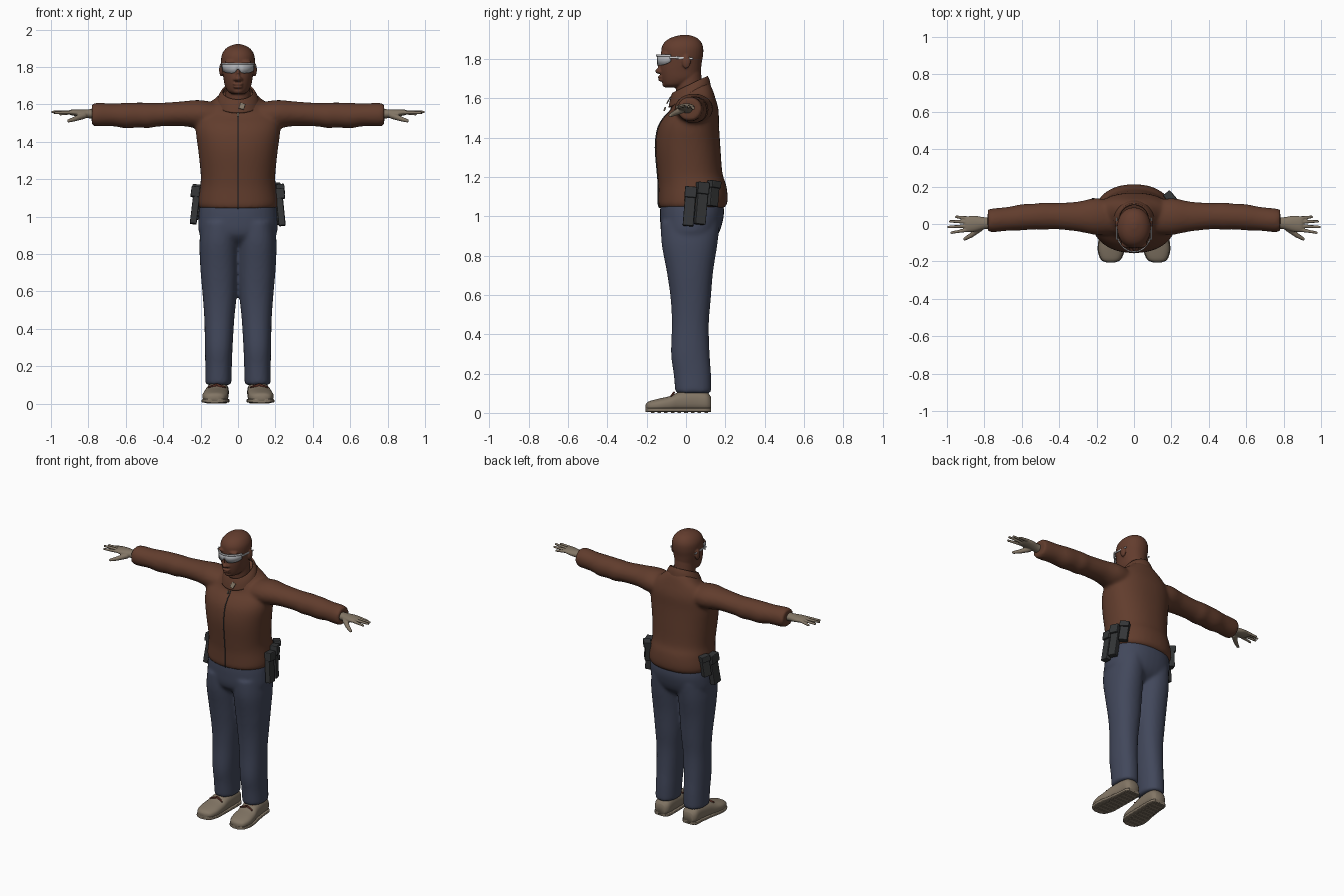
import bpy, bmesh, math
from mathutils import Matrix, Vector


def material(name, rgb):
    m = bpy.data.materials.new(name)
    m.diffuse_color = (*rgb, 1)
    return m


JACKET = material("jacket_brown", (0.120, 0.046, 0.026))
SKIN = material("skin_brown", (0.125, 0.046, 0.027))
DENIM = material("denim_blue", (0.054, 0.064, 0.105))
TAUPE = material("taupe_leather", (0.225, 0.180, 0.130))
BLACK = material("charcoal", (0.034, 0.036, 0.038))
LENS = material("lens_grey", (0.42, 0.43, 0.45))
FRAME = material("frame_silver", (0.62, 0.62, 0.64))
LACE = material("lace_red_brown", (0.13, 0.035, 0.022))


def interpolate(rings, sub=4):
    """Catmull-Rom smoothing of the ring list."""
    out = []
    for i in range(len(rings) - 1):
        p0, p1 = rings[max(i - 1, 0)], rings[i]
        p2, p3 = rings[i + 1], rings[min(i + 2, len(rings) - 1)]
        for s in range(sub):
            t = s / sub
            out.append([0.5 * (2 * b + (c - a) * t + (2 * a - 5 * b + 4 * c - d) * t * t
                               + (3 * b - a - 3 * c + d) * t ** 3)
                        for a, b, c, d in zip(p0, p1, p2, p3)])
    return out + [list(rings[-1])]


def loft(bm, rings, axis="z", n=36, power=2.0, side=1, caps=True):
    """Rings are (position, centre a, centre b, radius a, radius b, tilt)."""
    rings = interpolate([tuple(r) + (0,) * (6 - len(r)) for r in rings])
    loops = []
    for t, a, b, ra, rb, tilt in rings:
        loop = []
        for k in range(n):
            ang = 2 * math.pi * k / n
            c, s = math.cos(ang), math.sin(ang)
            u = a + ra * math.copysign(abs(c) ** (2 / power), c)
            v = b + rb * math.copysign(abs(s) ** (2 / power), s)
            p = {"x": (t, u, v), "y": (u, t, v), "z": (u, v, t + tilt * (v - b))}[axis]
            loop.append(bm.verts.new((p[0] * side, p[1], p[2])))
        loops.append(loop)
    for l0, l1 in zip(loops, loops[1:]):
        for k in range(n):
            bm.faces.new((l0[k], l0[(k + 1) % n], l1[(k + 1) % n], l1[k]))
    if caps:
        bm.faces.new(loops[0])
        bm.faces.new(loops[-1])


def ball(bm, c, r):
    bmesh.ops.create_uvsphere(bm, u_segments=20, v_segments=12, radius=1,
                              matrix=Matrix.Translation(c) @ Matrix.Diagonal((*r, 1)))


def tube(bm, p0, p1, r0, r1, n=12):
    for i in range(n + 1):
        t = i / n
        r = r0 + (r1 - r0) * t
        ball(bm, Vector(p0).lerp(Vector(p1), t), (r, r, r))


def box(bm, c, size, rot=(0, 0, 0)):
    m = Matrix.Translation(c)
    for ang, ax in zip(rot, "XYZ"):
        m = m @ Matrix.Rotation(ang, 4, ax)
    bmesh.ops.create_cube(bm, size=1, matrix=m @ Matrix.Diagonal((*size, 1)))


def finish(name, bm, mat, voxel=0, smooth=0, bevel=0, solid=0):
    bmesh.ops.recalc_face_normals(bm, faces=bm.faces)
    me = bpy.data.meshes.new(name)
    bm.to_mesh(me)
    bm.free()
    me.materials.append(mat)
    ob = bpy.data.objects.new(name, me)
    bpy.context.collection.objects.link(ob)
    for p in me.polygons:
        p.use_smooth = not bevel
    if solid:
        m = ob.modifiers.new("thickness", "SOLIDIFY")
        m.thickness = solid
        m.offset = 0
    if voxel:
        m = ob.modifiers.new("blend", "REMESH")
        m.mode = "VOXEL"
        m.voxel_size = voxel
        m.use_smooth_shade = True
    if smooth:
        m = ob.modifiers.new("soften", "SMOOTH")
        m.factor, m.iterations = 0.5, smooth
    if bevel:
        m = ob.modifiers.new("bevel", "BEVEL")
        m.width, m.segments = bevel, 2
    return ob


# Jacket: torso and both sleeves blended together
torso = [(1.042, 0, .03, .200, .163), (1.06, 0, .034, .213, .174), (1.10, 0, .036, .212, .176),
         (1.16, 0, .032, .203, .172), (1.22, 0, .02, .199, .165), (1.35, 0, .01, .212, .165),
         (1.45, 0, .012, .225, .156, .05), (1.52, 0, .025, .222, .14, .15),
         (1.575, 0, .035, .19, .112, .3), (1.615, 0, .03, .13, .1, .42), (1.64, 0, .022, .1, .09, .5)]
sleeve = [(.08, .035, 1.54, .085, .06), (.2, .04, 1.547, .098, .076), (.3, .04, 1.55, .08, .066),
          (.42, .042, 1.545, .07, .063), (.48, .042, 1.541, .073, .068), (.53, .04, 1.543, .069, .067),
          (.6, .036, 1.54, .07, .068), (.67, .028, 1.544, .064, .061), (.75, .02, 1.545, .064, .063),
          (.782, .018, 1.545, .06, .058)]
bm = bmesh.new()
loft(bm, torso, power=2.25, n=48)
for s in (1, -1):
    loft(bm, sleeve, "x", side=s)
finish("jacket", bm, JACKET, voxel=.011, smooth=6)

# Stand-up collar, zip and tab
bm = bmesh.new()
loft(bm, [(1.60, 0, .02, .112, .104, .45), (1.64, 0, .02, .1, .096, .5), (1.668, 0, .02, .082, .086, .5)], caps=False)
finish("collar", bm, JACKET, solid=.01)
bm = bmesh.new()
loft(bm, [(r[0] - (r[5] * r[4] if len(r) > 5 else 0), 0, r[2] - r[4], .003, .004) for r in torso[:-1]], n=8)
finish("front_zip", bm, BLACK)
bm = bmesh.new()
box(bm, (.022, -.088, 1.59), (.028, .006, .036), (-.5, .3, 0))
box(bm, (.0, -.108, 1.545), (.01, .008, .022), (-.3, 0, 0))
finish("collar_tab", bm, TAUPE, bevel=.002)

# Trousers: hips and both legs blended together
leg = [(.1, .105, .037, .066, .088), (.115, .105, .037, .07, .092), (.2, .104, .032, .071, .095),
       (.3, .103, .022, .074, .098), (.45, .1, .022, .08, .094), (.58, .098, .024, .091, .102),
       (.72, .1, .02, .101, .118), (.86, .101, .018, .105, .142), (.97, .095, .022, .1, .15)]
bm = bmesh.new()
loft(bm, [(.84, 0, .02, .12, .07), (.90, 0, .02, .203, .14), (1.0, 0, .03, .211, .162),
          (1.08, 0, .03, .2, .158)], power=2.3)
for s in (1, -1):
    loft(bm, leg, side=s, power=2.2)
finish("trousers", bm, DENIM, voxel=.011, smooth=4)

# Head, with neck, brow, nose, lips and ears
bm = bmesh.new()
loft(bm, [(1.655, 0, -.058, .03, .045), (1.67, 0, -.05, .054, .066), (1.70, 0, -.03, .07, .096),
          (1.74, 0, -.028, .078, .103), (1.78, 0, -.024, .085, .104), (1.82, 0, -.02, .09, .107),
          (1.86, 0, -.018, .088, .105), (1.89, 0, -.015, .073, .089), (1.91, 0, -.01, .048, .06),
          (1.922, 0, -.006, .014, .018)], power=2.1)
loft(bm, [(1.56, 0, .025, .07, .07), (1.66, 0, .015, .066, .068), (1.74, 0, .01, .064, .066)])
for c, r in (((0, -.137, 1.738), (.019, .02, .014)), ((0, -.127, 1.765), (.01, .018, .035)),
             ((0, -.127, 1.708), (.028, .018, .008)), ((0, -.124, 1.693), (.026, .018, .008)),
             ((0, -.098, 1.672), (.03, .024, .018))):
    ball(bm, c, r)
for s in (1, -1):
    ball(bm, (s * .035, -.108, 1.826), (.036, .02, .012))
    ball(bm, (s * .014, -.13, 1.734), (.012, .014, .01))
    ball(bm, (s * .09, .002, 1.785), (.011, .022, .035))
finish("head", bm, SKIN, voxel=.005, smooth=3)

# Wraparound glasses: curved lens, brow bar and temple arms
def visor(name, mat, low, high, grow, thick):
    bm = bmesh.new()
    prev = None
    for i in range(33):
        a = (i / 16 - 1) * 1.15
        x = (.093 + grow) * math.sin(a)
        y = -.03 - (.117 + grow) * math.cos(a)
        pair = [bm.verts.new((x, y, low(a))), bm.verts.new((x, y, high))]
        if prev:
            bm.faces.new((prev[0], pair[0], pair[1], prev[1]))
        prev = pair
    finish(name, bm, mat, solid=thick)


visor("glasses_lens", LENS, lambda a: 1.766 + .022 * math.exp(-(a / .15) ** 2) + .02 * abs(a / 1.15) ** 4, 1.818, 0, .003)
visor("glasses_brow_bar", FRAME, lambda a: 1.812, 1.822, .002, .006)
bm = bmesh.new()
for s in (1, -1):
    box(bm, (s * .092, -.025, 1.805), (.006, .12, .011), (-.05, 0, 0))
finish("glasses_arms", bm, FRAME, bevel=.002)

for s, label in ((1, "left"), (-1, "right")):
    # Gloved hand with four fingers and a thumb
    bm = bmesh.new()
    loft(bm, [(.75, .005, 1.548, .032, .028), (.8, .004, 1.55, .032, .024), (.85, .002, 1.554, .042, .02),
              (.89, -.001, 1.557, .042, .015), (.905, -.001, 1.557, .035, .009)], "x", side=s)
    for y0, x1, y1, z1 in ((.031, .95, .038, 1.548), (.011, .982, .014, 1.556),
                           (-.010, .992, -.016, 1.56), (-.031, .975, -.046, 1.555)):
        tube(bm, (s * .885, y0, 1.557), (s * x1, y1, z1), .0105, .0075)
    tube(bm, (s * .825, -.024, 1.54), (s * .87, -.06, 1.523), .018, .013)
    tube(bm, (s * .87, -.06, 1.523), (s * .905, -.08, 1.512), .013, .009)
    finish(label + "_hand", bm, TAUPE, voxel=.004, smooth=2)

    # Shoe upper, sole, tread and laces
    upper = [(-.205, .125, .028, .02, .015), (-.19, .124, .032, .05, .026), (-.14, .122, .038, .068, .034),
             (-.08, .118, .045, .067, .041), (-.03, .112, .056, .062, .052), (.05, .106, .061, .057, .056),
             (.105, .105, .056, .053, .05), (.128, .105, .046, .035, .034)]
    bm = bmesh.new()
    loft(bm, upper, "y", power=2.5, side=s)
    finish(label + "_shoe", bm, TAUPE)
    bm = bmesh.new()
    loft(bm, [(r[0], r[1], .015, r[3] + .004, .011) for r in upper], "y", power=5, side=s)
    for i in range(9):
        box(bm, (s * (.123 - .002 * i), -.17 + i * .034, .004), (.09, .018, .008))
    finish(label + "_sole", bm, TAUPE, bevel=.001)
    bm = bmesh.new()
    for y, z in ((-.062, .094), (-.04, .103)):
        tube(bm, (s * .085, y, z - .006), (s * .14, y, z - .006), .006, .006)
    for d in (1, -1):
        tube(bm, (s * .113, -.06, .104), (s * (.113 + d * .045), -.075, .088), .005, .005)
    finish(label + "_laces", bm, LACE, voxel=.003)

# Belt pouches on one hip, holster and pouch on the other
bm = bmesh.new()
for x, y, z, w, h, turn in ((.226, .018, 1.05, .055, .2, 0), (.220, .078, 1.065, .055, .215, .3),
                            (.193, .137, 1.115, .055, .13, .7),
                            (-.228, .03, 1.06, .07, .2, 0), (-.213, .098, 1.1, .055, .14, -.4)):
    lean = -.1 if x > 0 else .12
    box(bm, (x, y, z), (.036, w, h), (-.08, lean, turn))
    box(bm, (x, y + .006, z + h * .36), (.046, w + .006, h * .28), (-.08, lean, turn))
    box(bm, (x, y - .004, z - h * .2), (.042, w * .4, h * .35), (-.08, lean, turn))
finish("belt_pouches", bm, BLACK, bevel=.005)
